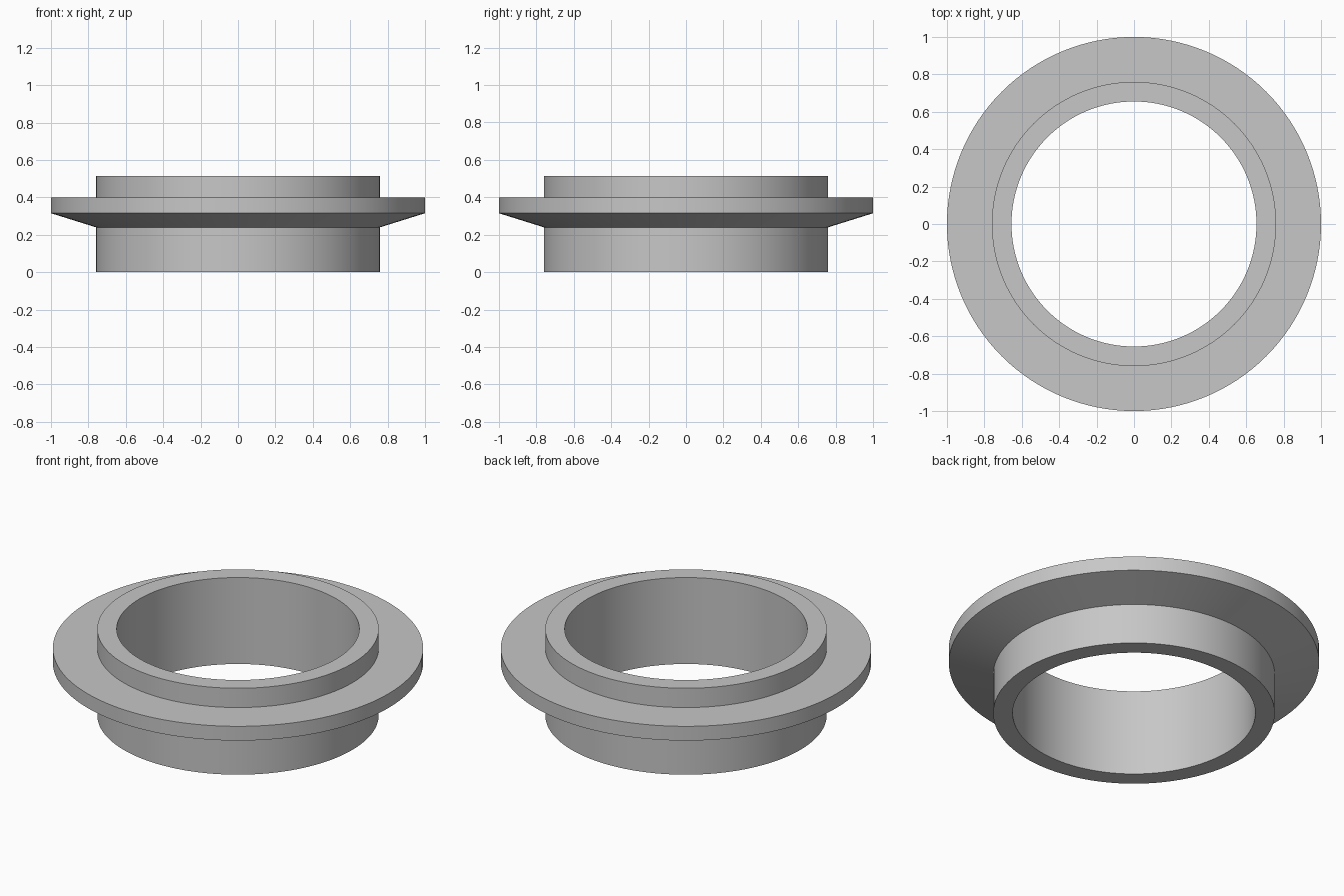
import bpy
import bmesh
import math

cube = bpy.data.objects.get("Cube")
if cube:
    bpy.data.objects.remove(cube, do_unlink=True)

SEGMENTS = 128

# Single grey finish
grey = bpy.data.materials.new("grey")
grey.use_nodes = True
colour = (0.57, 0.57, 0.57, 1)
grey.diffuse_color = colour
grey.node_tree.nodes["Principled BSDF"].inputs["Base Color"].default_value = colour


def revolve(name, profile):
    """Sweep a closed (radius, height) profile around the z axis."""
    bm = bmesh.new()
    rings = []
    for i in range(SEGMENTS):
        a = math.tau * i / SEGMENTS
        rings.append([bm.verts.new((r * math.cos(a), r * math.sin(a), z))
                      for r, z in profile])
    n = len(profile)
    for i in range(SEGMENTS):
        here, after = rings[i], rings[(i + 1) % SEGMENTS]
        for j in range(n):
            k = (j + 1) % n
            bm.faces.new((here[j], after[j], after[k], here[k]))
    bmesh.ops.recalc_face_normals(bm, faces=bm.faces)
    mesh = bpy.data.meshes.new(name)
    bm.to_mesh(mesh)
    bm.free()
    mesh.materials.append(grey)
    obj = bpy.data.objects.new(name, mesh)
    bpy.context.collection.objects.link(obj)
    bpy.ops.object.select_all(action="DESELECT")
    obj.select_set(True)
    bpy.context.view_layer.objects.active = obj
    bpy.ops.object.shade_smooth_by_angle(angle=math.radians(15))
    return obj


# Sleeve with a flange that tapers on its underside
bore, sleeve, rim = 0.655, 0.76, 1.0
revolve("flanged_collar", [
    (bore, 0), (sleeve, 0), (sleeve, 0.24),
    (rim, 0.315), (rim, 0.4), (sleeve, 0.4),
    (sleeve, 0.515), (bore, 0.515),
])
